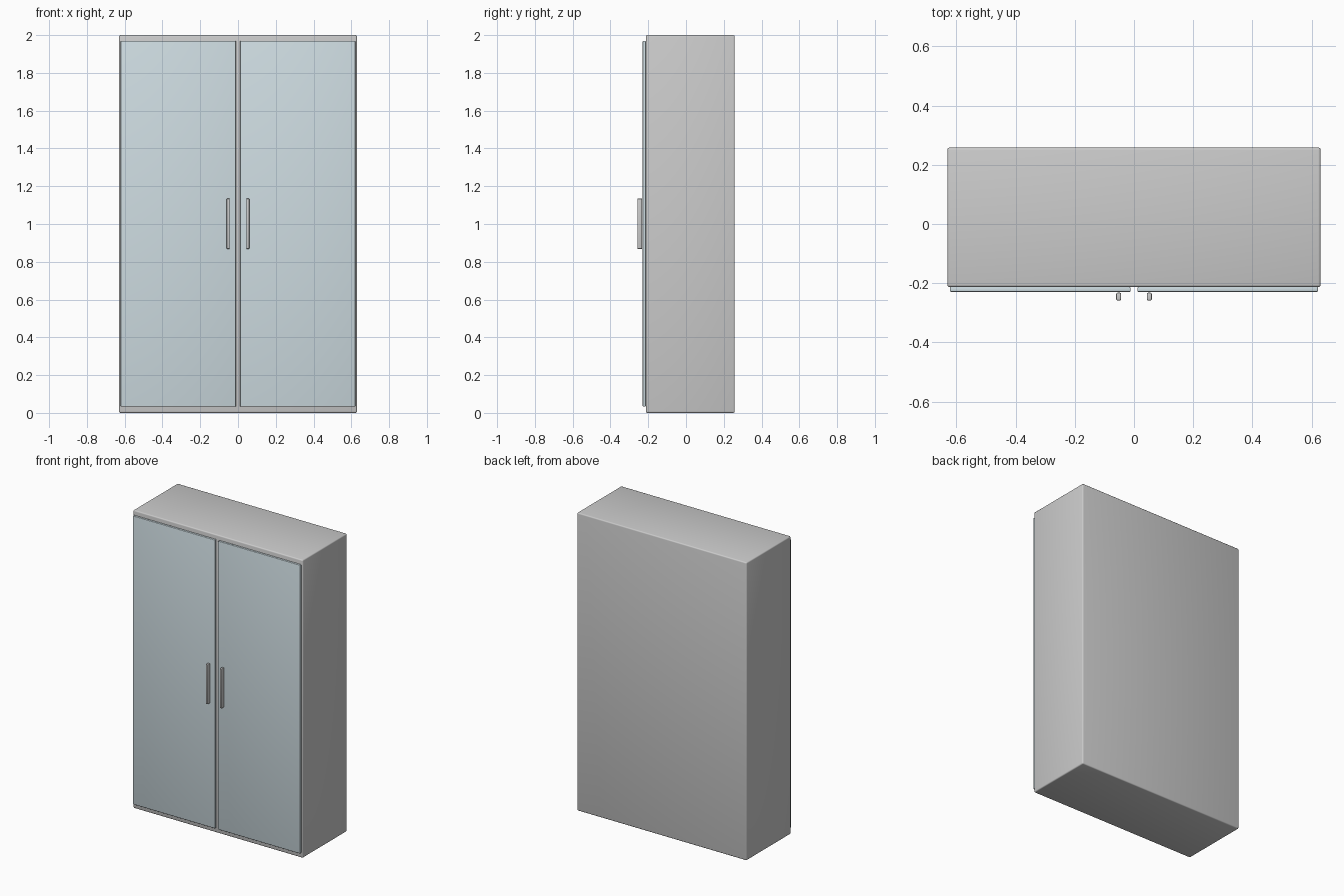
import bpy
import bmesh
from mathutils import Vector

if "Cube" in bpy.data.objects:
    bpy.data.objects.remove(bpy.data.objects["Cube"])


def rounded_box(name, lo, hi, bevel, segments=3, material=None):
    lo, hi = Vector(lo), Vector(hi)
    bm = bmesh.new()
    bmesh.ops.create_cube(bm, size=1)
    bmesh.ops.scale(bm, vec=hi - lo, verts=bm.verts)
    mesh = bpy.data.meshes.new(name)
    bm.to_mesh(mesh)
    bm.free()
    obj = bpy.data.objects.new(name, mesh)
    obj.location = (lo + hi) / 2
    bpy.context.collection.objects.link(obj)
    mod = obj.modifiers.new("Bevel", 'BEVEL')
    mod.width = bevel
    mod.segments = segments
    if material:
        mesh.materials.append(material)
    # Smooth rounded edges, flat panels
    bpy.ops.object.select_all(action='DESELECT')
    obj.select_set(True)
    bpy.context.view_layer.objects.active = obj
    bpy.ops.object.modifier_apply(modifier=mod.name)
    bpy.ops.object.shade_smooth_by_angle(angle=0.6)
    return obj


door_mat = bpy.data.materials.new("pale_blue_door")
door_mat.diffuse_color = (0.62, 0.72, 0.76, 1)
door_mat.use_nodes = True
door_mat.node_tree.nodes["Principled BSDF"].inputs["Base Color"].default_value = door_mat.diffuse_color

# Cabinet carcass
rounded_box("cabinet_body", (-0.63, -0.213, 0), (0.63, 0.258, 2), 0.008)

# Mirrored doors and pull handles
for side, s in (("left", -1), ("right", 1)):
    x0, x1 = sorted((s * 0.011, s * 0.621))
    rounded_box(f"{side}_door", (x0, -0.229, 0.033), (x1, -0.213, 1.97),
                0.004, material=door_mat)
    x0, x1 = sorted((s * 0.044, s * 0.060))
    rounded_box(f"{side}_handle", (x0, -0.258, 0.868), (x1, -0.232, 1.135), 0.004)
